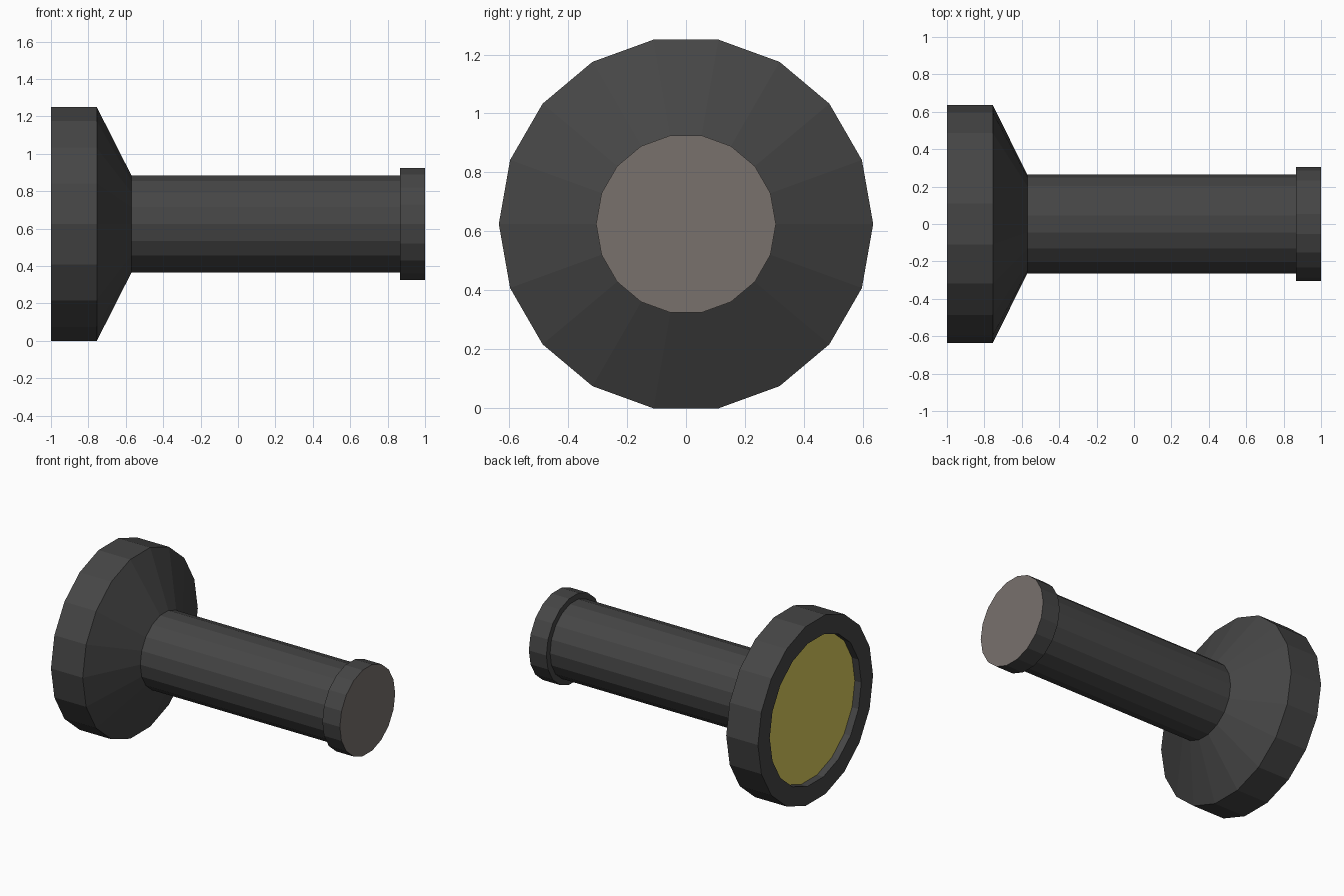
import bpy, math

if "Cube" in bpy.data.objects:
    bpy.data.objects.remove(bpy.data.objects["Cube"])

SIDES = 18
CENTRE_Z = 0.625


def material(name, rgb):
    m = bpy.data.materials.new(name)
    m.diffuse_color = (*rgb, 1)
    m.use_nodes = True
    m.node_tree.nodes["Principled BSDF"].inputs["Base Color"].default_value = m.diffuse_color
    return m


def lathe(name, profile, mat, start_cap=False, end_cap=False):
    """Revolve (x, radius) points around the x axis."""
    verts, faces = [], []
    for x, r in profile:
        for i in range(SIDES):
            a = 2 * math.pi * i / SIDES
            verts.append((x, r * math.cos(a), CENTRE_Z + r * math.sin(a)))
    for k in range(len(profile) - 1):
        for i in range(SIDES):
            j = (i + 1) % SIDES
            a, b = k * SIDES, (k + 1) * SIDES
            faces.append((a + i, a + j, b + j, b + i))
    if start_cap:
        faces.append(tuple(reversed(range(SIDES))))
    if end_cap:
        n = (len(profile) - 1) * SIDES
        faces.append(tuple(range(n, n + SIDES)))
    mesh = bpy.data.meshes.new(name)
    mesh.from_pydata(verts, [], faces)
    mesh.materials.append(mat)
    mesh.update()
    ob = bpy.data.objects.new(name, mesh)
    bpy.context.collection.objects.link(ob)
    return ob


black = material("dark_grey", (0.06, 0.06, 0.06))
grey = material("warm_grey", (0.19, 0.165, 0.152))
yellow = material("lamp_yellow", (0.71, 0.60, 0.11))

RIM, LENS, TUBE, CAP = 0.635, 0.505, 0.264, 0.305
LENS_X = -0.95

# Flared head, handle and end collar in one turned shell, with recessed front
lathe("torch_body", [(LENS_X, LENS), (-1, LENS), (-1, RIM), (-0.755, RIM),
                     (-0.57, TUBE), (0.865, TUBE), (0.865, CAP), (1, CAP)], black)

# Lens disc at the bottom of the recess
lathe("lens", [(LENS_X, LENS)], yellow, start_cap=True)

# Flat end of the handle
lathe("end_plate", [(1, CAP)], grey, end_cap=True)
